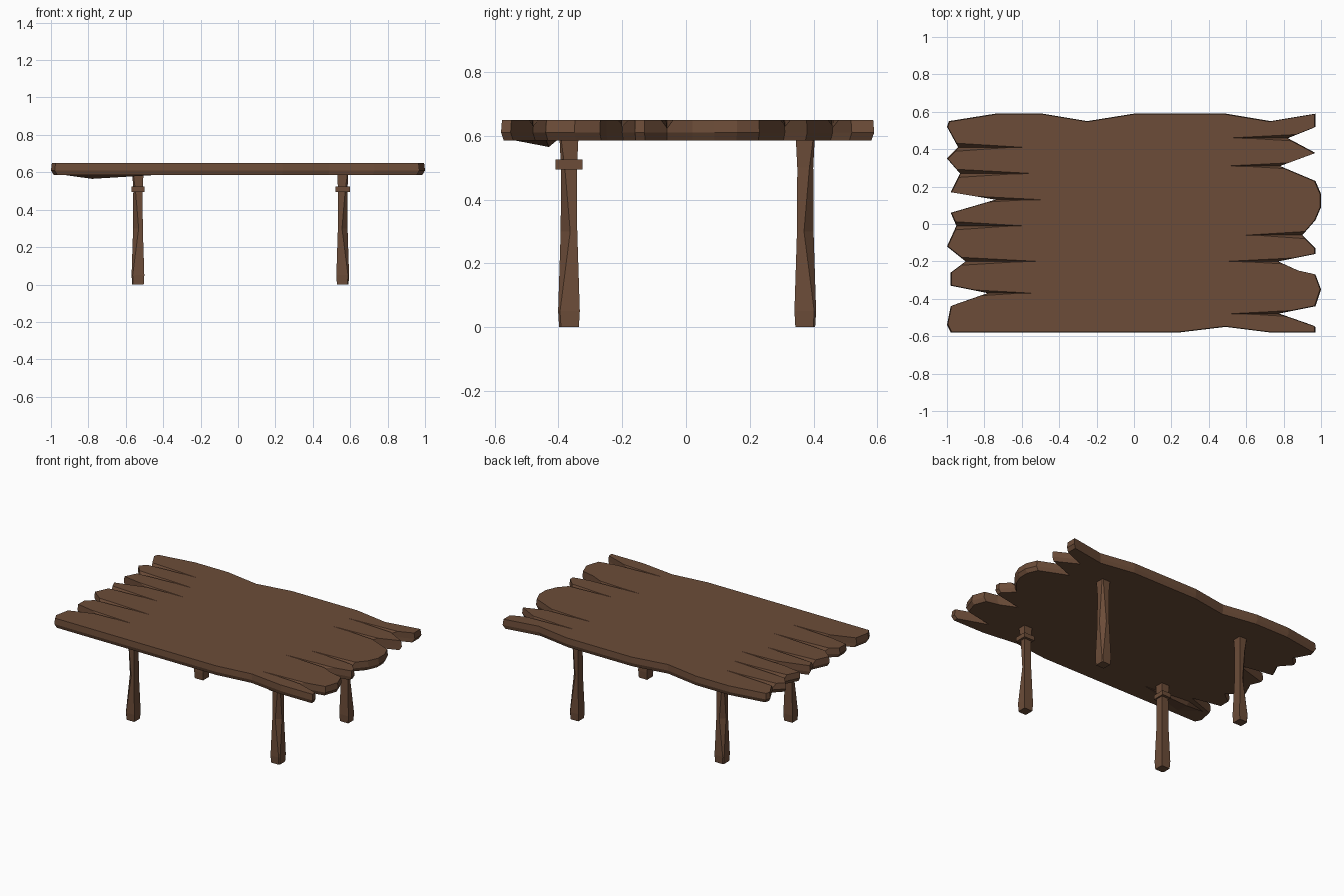
import bpy, bmesh, math
from mathutils import Vector

if "Cube" in bpy.data.objects:
    bpy.data.objects.remove(bpy.data.objects["Cube"])

wood = bpy.data.materials.new("dark_wood")
wood.diffuse_color = (0.15, 0.073, 0.04, 1)
wood.use_nodes = True
wood.node_tree.nodes["Principled BSDF"].inputs["Base Color"].default_value = wood.diffuse_color


def make_object(name, bm, mat=wood):
    bmesh.ops.recalc_face_normals(bm, faces=bm.faces)
    me = bpy.data.meshes.new(name)
    bm.to_mesh(me)
    bm.free()
    ob = bpy.data.objects.new(name, me)
    bpy.context.collection.objects.link(ob)
    me.materials.append(mat)
    return ob


def loft(bm, rings):
    # join rings of equal length and cap both ends
    loops = [[bm.verts.new(p) for p in r] for r in rings]
    n = len(loops[0])
    for a, b in zip(loops, loops[1:]):
        for i in range(n):
            bm.faces.new((a[i], a[(i + 1) % n], b[(i + 1) % n], b[i]))
    bm.faces.new(loops[0][::-1])
    bm.faces.new(loops[-1])


# Table top: ragged plank outline, clockwise from the back left corner
back = [(-.99, .55), (-.74, .59), (-.49, .59), (-.25, .55), (0, .59), (.49, .59), (.73, .55), (.97, .59)]
right = [(.97, .52), (.82, .46), (.97, .38), (.78, .31), (.97, .23), (1, .16), (1, .09), (.97, .02),
         (.90, -.06), (.97, -.13), (.97, -.16), (.77, -.20), (.88, -.25), (.97, -.27), (1, -.35),
         (.97, -.44), (.77, -.48), (.97, -.55)]
front = [(.97, -.58), (.73, -.58), (.49, -.55), (.24, -.58), (-.98, -.58)]
left = [(-1, -.54), (-.98, -.44), (-.78, -.37), (-.98, -.33), (-.98, -.26), (-.90, -.20), (-1, -.12),
        (-.95, -.01), (-.98, .06), (-.74, .13), (-.98, .17), (-.93, .27), (-1, .35), (-.94, .41), (-1, .52)]
outline = back + right + front + left
bm = bmesh.new()
loft(bm, [[(x * s, y * s, z) for x, y in outline] for z, s in ((.585, .985), (.61, 1), (.65, .995))])
top = make_object("table_top", bm)

# Shallow tapering cracks running inward from the gaps between planks
bm = bmesh.new()
cracks = [(1, .46, .52), (1, .31, .50), (1, -.06, .6), (1, -.20, .5), (1, -.48, .52),
          (-1, -.37, .55), (-1, -.20, .52), (-1, -.01, .6), (-1, .13, .5), (-1, .27, .55), (-1, .41, .6)]
for sx, y, x_in in cracks:
    rings = []
    for x, w, d in ((1.05, .035, .04), (x_in, .003, .002)):
        rings.append([(sx * x, y - w, .66), (sx * x, y + w, .66), (sx * x, y, .65 - d)])
    loft(bm, rings)
cutter = make_object("crack_cutter", bm)
cutter.hide_render = True
cutter.hide_viewport = True
mod = top.modifiers.new("cracks", 'BOOLEAN')
mod.operation = 'DIFFERENCE'
mod.solver = 'EXACT'
mod.object = cutter

# Splinter hanging below the front left corner
bm = bmesh.new()
pts = [(-.96, -.45, .59), (-.37, -.44, .59), (-.80, -.56, .59), (-.78, -.40, .59), (-.78, -.43, .565)]
bmesh.ops.convex_hull(bm, input=[bm.verts.new(p) for p in pts])
make_object("splinter", bm)


# Legs: hewn square posts with the outer corner cut away around the waist
def leg(name, cx, cy, sections):
    sx, sy = math.copysign(1, cx), math.copysign(1, cy)
    bm = bmesh.new()
    rings = []
    for z, h, cut in sections:
        local = [(-h, -h), (h, -h), (h, h - cut), (h - cut, h), (-h, h)]
        rings.append([(cx + sx * x, cy + sy * y, z) for x, y in local])
    loft(bm, rings)
    return make_object(name, bm)


waist = [(0, .031, .006), (.05, .034, .006), (.30, .026, .03), (.50, .025, .012), (.60, .030, .004)]
for side, x in (("left", -.535), ("right", .56)):
    leg("front_leg_" + side, x, -.367, waist)
    leg("back_leg_" + side, x, .374, waist)
    # Collar band near the top of each front leg
    bm = bmesh.new()
    bmesh.ops.create_cube(bm, size=1)
    hw = .08 if x > 0 else .068
    for v in bm.verts:
        v.co = Vector((v.co.x * hw + x, v.co.y * .084 - .367, v.co.z * .03 + .51))
    make_object("collar_" + side, bm)
